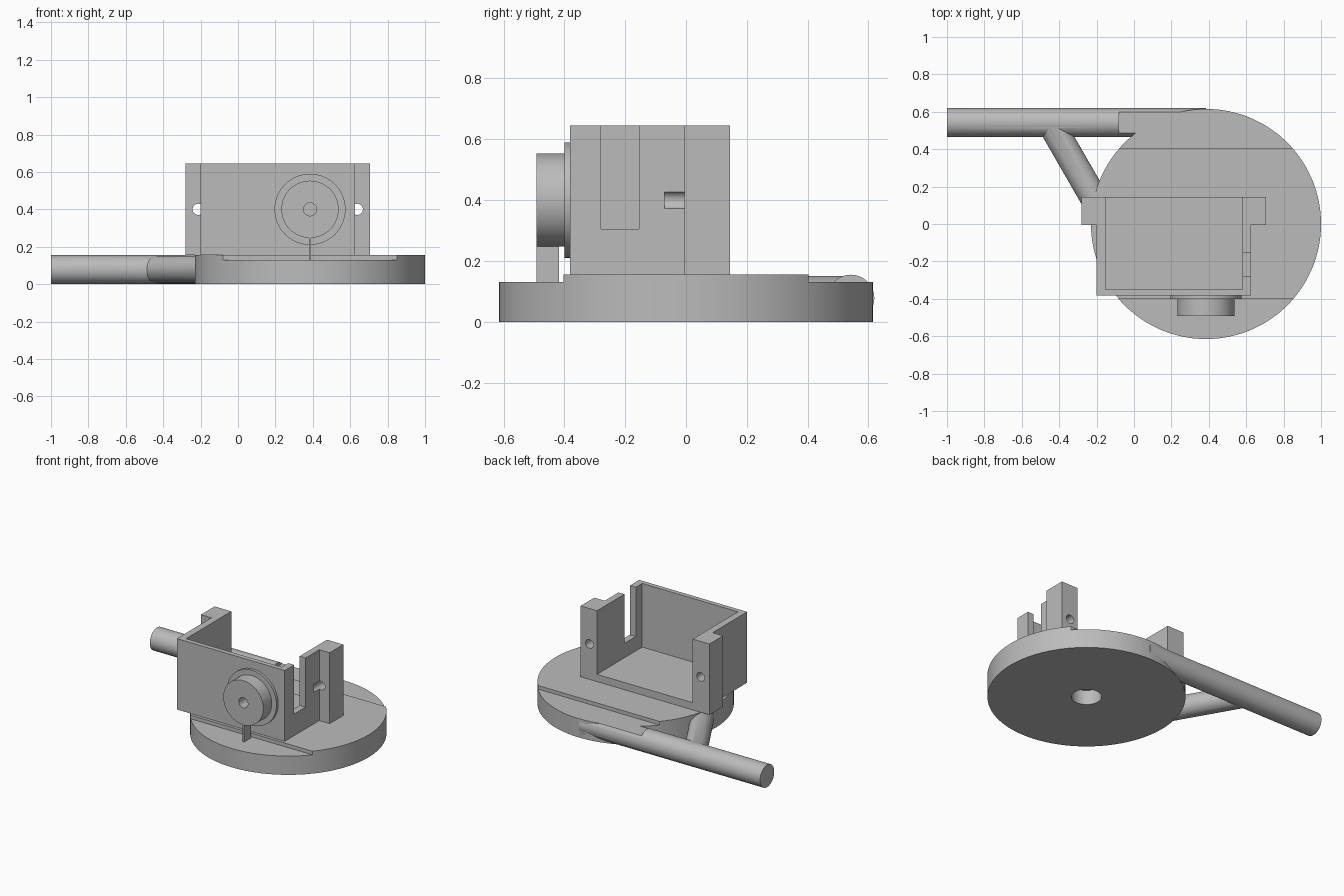
import bpy
import bmesh
import math
from mathutils import Vector

if "Cube" in bpy.data.objects:
    bpy.data.objects.remove(bpy.data.objects["Cube"], do_unlink=True)

grey = bpy.data.materials.new("plain grey")
grey.use_nodes = True
GREY = (0.5, 0.5, 0.5, 1)
grey.diffuse_color = GREY
grey.node_tree.nodes["Principled BSDF"].inputs["Base Color"].default_value = GREY


def add_object(name, bm):
    bmesh.ops.recalc_face_normals(bm, faces=bm.faces)
    mesh = bpy.data.meshes.new(name)
    bm.to_mesh(mesh)
    bm.free()
    mesh.materials.append(grey)
    obj = bpy.data.objects.new(name, mesh)
    bpy.context.scene.collection.objects.link(obj)
    return obj


def prism(name, outline, z0, z1):
    bm = bmesh.new()
    face = bm.faces.new([bm.verts.new((x, y, z0)) for x, y in outline])
    top = bmesh.ops.extrude_face_region(bm, geom=[face])["geom"]
    verts = [v for v in top if isinstance(v, bmesh.types.BMVert)]
    bmesh.ops.translate(bm, verts=verts, vec=(0, 0, z1 - z0))
    return add_object(name, bm)


def box(name, x0, x1, y0, y1, z0, z1):
    return prism(name, [(x0, y0), (x1, y0), (x1, y1), (x0, y1)], z0, z1)


def rod(name, start, end, radius, sides=64):
    start, end = Vector(start), Vector(end)
    axis = end - start
    bm = bmesh.new()
    bmesh.ops.create_cone(bm, cap_ends=True, segments=sides, radius1=radius,
                          radius2=radius, depth=axis.length)
    bm.transform(axis.to_track_quat("Z", "Y").to_matrix().to_4x4())
    bmesh.ops.translate(bm, verts=bm.verts, vec=(start + end) / 2)
    return add_object(name, bm)


def combine(target, tool, operation):
    mod = target.modifiers.new("join", "BOOLEAN")
    mod.operation = operation
    mod.solver = "EXACT"
    mod.object = tool
    bpy.context.view_layer.objects.active = target
    bpy.ops.object.modifier_apply(modifier=mod.name)
    bpy.data.objects.remove(tool, do_unlink=True)


CX = 0.385       # shared axis of disc and knob
TOP = 0.155      # top of the base
LOW = 0.13       # lowered edges of the base
KNOB_Z = 0.4

# Round base with handle and diagonal brace
base = rod("base_with_handle", (CX, 0, 0), (CX, 0, TOP), 0.615, 160)
combine(base, rod("handle", (-1, 0.542, 0.0775), (CX, 0.542, 0.0775), 0.0772), "UNION")
combine(base, rod("brace", (-0.44, 0.53, 0.0775), (-0.1, -0.06, 0.0775), 0.0735), "UNION")

# Lowered strips front and back, and the centre socket underneath
combine(base, box("back_step", -0.08, 1.2, 0.403, 0.8, LOW, 0.3), "DIFFERENCE")
combine(base, box("front_step", -0.4, 1.2, -0.8, -0.402, LOW, 0.3), "DIFFERENCE")
combine(base, rod("socket", (CX, 0, -0.1), (CX, 0, 0.1), 0.094), "DIFFERENCE")

# Open tray with mounting flanges at the back
X0, X1, FRONT, BACK, EAR = -0.2, 0.625, -0.382, 0.144, 0.08
tray = prism("tray", [(X0, FRONT), (X1, FRONT), (X1, -0.005), (X1 + EAR, -0.005),
                      (X1 + EAR, BACK), (X0 - EAR, BACK), (X0 - EAR, -0.005),
                      (X0, -0.005)], TOP, 0.645)
combine(tray, box("cavity", X0 + 0.048, X1 - 0.045, -0.35, 0.4, 0.205, 0.9), "DIFFERENCE")
combine(tray, box("slot", 0.5, 0.8, -0.28, -0.155, 0.305, 0.9), "DIFFERENCE")
for x in (X0 - 0.013, X1 + 0.013):
    combine(tray, rod("screw_hole", (x, -0.07, KNOB_Z), (x, 0.3, KNOB_Z), 0.03, 32),
            "DIFFERENCE")

# Knob on a collar, with a blind centre hole
knob = rod("knob", (CX, -0.492, KNOB_Z), (CX, -0.39, KNOB_Z), 0.153)
combine(knob, rod("knob_hole", (CX, -0.6, KNOB_Z), (CX, -0.41, KNOB_Z), 0.035, 32),
        "DIFFERENCE")
collar = rod("collar", (CX, -0.4, KNOB_Z), (CX, -0.38, KNOB_Z), 0.19)

# Thin rib holding up the knob
rib = box("support_rib", CX - 0.006, CX + 0.006, -0.492, -0.417, LOW, 0.25)

# Smooth round surfaces, crisp edges
bpy.ops.object.select_all(action="DESELECT")
for obj in (base, tray, knob, collar, rib):
    obj.select_set(True)
bpy.context.view_layer.objects.active = base
bpy.ops.object.shade_smooth_by_angle(angle=math.radians(25))
